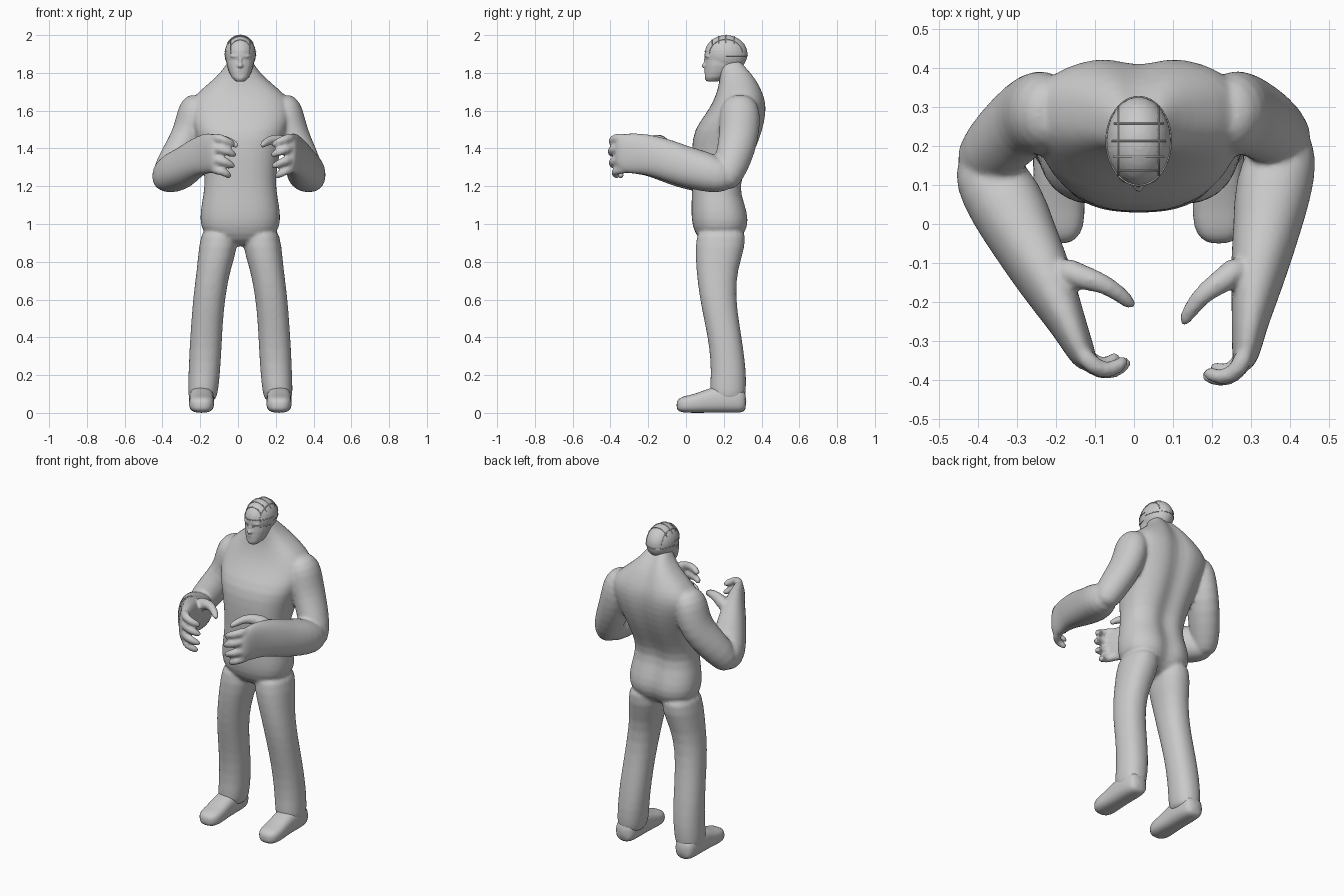
import bpy, bmesh, math
from mathutils import Vector, Matrix

if "Cube" in bpy.data.objects:
    bpy.data.objects.remove(bpy.data.objects["Cube"], do_unlink=True)

MID = 0.012  # centre line of the figure
grey = bpy.data.materials.new("plain_grey")
grey.use_nodes = True
grey.diffuse_color = (0.588, 0.588, 0.588, 1)
grey.node_tree.nodes["Principled BSDF"].inputs["Base Color"].default_value = (0.588, 0.588, 0.588, 1)


def spow(v, p):
    return math.copysign(abs(v) ** p, v)


def loft(bm, rings, axis=None, side=(1, 0, 0), power=1.0, groove=0.0, n=20):
    """Skin rings (x, y, z, half width, half depth) along a path or a fixed axis."""
    pts = [Vector(r[:3]) for r in rings]
    loops = []
    for i, r in enumerate(rings):
        t = Vector(axis) if axis else (pts[min(i + 1, len(pts) - 1)] - pts[max(i - 1, 0)]).normalized()
        u = Vector(side)
        u = (u - t * u.dot(t)).normalized()
        v = t.cross(u)
        loop = []
        for k in range(n):
            a = 2 * math.pi * k / n
            du = r[3] * spow(math.cos(a), power)
            dv = r[4] * spow(math.sin(a), power)
            if dv > 0:  # hollow along the spine
                dv -= groove * math.exp(-(du / 0.045) ** 2)
            loop.append(bm.verts.new(pts[i] + u * du + v * dv))
        loops.append(loop)
    for a, b in zip(loops, loops[1:]):
        for k in range(n):
            bm.faces.new((a[k], a[(k + 1) % n], b[(k + 1) % n], b[k]))
    bm.faces.new(loops[0][::-1])
    bm.faces.new(loops[-1])


def ball(bm, centre, radii):
    m = Matrix.Translation(centre) @ Matrix.Diagonal((*radii, 1))
    bmesh.ops.create_uvsphere(bm, u_segments=24, v_segments=16, radius=1, matrix=m)


def finish(bm, name, subsurf=0, voxel=0, smooth=0):
    bmesh.ops.recalc_face_normals(bm, faces=bm.faces)
    for f in bm.faces:
        f.smooth = True
    me = bpy.data.meshes.new(name)
    bm.to_mesh(me)
    bm.free()
    me.materials.append(grey)
    ob = bpy.data.objects.new(name, me)
    bpy.context.collection.objects.link(ob)
    if subsurf:
        ob.modifiers.new("round", "SUBSURF").levels = subsurf
        ob.modifiers["round"].render_levels = subsurf
    if voxel:
        rm = ob.modifiers.new("fuse", "REMESH")
        rm.mode = "VOXEL"
        rm.voxel_size = voxel
        rm.use_smooth_shade = True
        sm = ob.modifiers.new("soften", "SMOOTH")
        sm.factor = 0.5
        sm.iterations = smooth
    return ob


def mirrored(r):
    return (2 * MID - r[0], *r[1:])


def right_reach(r):
    """Mirror a left forearm ring and swing it further across the body."""
    x, y = 2 * MID - r[0] + 0.37, r[1] - 0.17
    c, s = math.cos(0.3), math.sin(0.3)
    return (x * c - y * s - 0.385, x * s + y * c + 0.115, *r[2:])


def same(r):
    return r


# Torso, from crotch to neck: height, depth centre, half width, half depth
body = bmesh.new()
torso = [(0.88, 0.18, 0.09, 0.08), (0.95, 0.185, 0.20, 0.14), (1.02, 0.185, 0.215, 0.157),
         (1.10, 0.175, 0.207, 0.147), (1.20, 0.16, 0.186, 0.127), (1.30, 0.18, 0.195, 0.15),
         (1.40, 0.205, 0.215, 0.175), (1.50, 0.228, 0.25, 0.187), (1.58, 0.267, 0.275, 0.163),
         (1.65, 0.287, 0.27, 0.142), (1.71, 0.287, 0.21, 0.12), (1.77, 0.28, 0.135, 0.10),
         (1.83, 0.255, 0.08, 0.08), (1.88, 0.235, 0.06, 0.06)]
loft(body, [(MID, y, z, a, b) for z, y, a, b in torso], axis=(0, 0, 1), power=0.82, groove=0.028, n=32)

# Trouser legs: height, x, y, half width, half depth
leg = [(1.00, 0.12, 0.19, 0.09, 0.13), (0.88, 0.127, 0.182, 0.106, 0.135), (0.76, 0.153, 0.163, 0.089, 0.11),
       (0.62, 0.176, 0.166, 0.086, 0.097), (0.48, 0.188, 0.19, 0.084, 0.092), (0.34, 0.196, 0.215, 0.086, 0.09),
       (0.20, 0.203, 0.227, 0.084, 0.094), (0.11, 0.21, 0.22, 0.081, 0.098), (0.05, 0.213, 0.228, 0.07, 0.082)]
# Arms and hands, described for the left side
upper_arm = [(0.225, 0.285, 1.68, 0.05, 0.06), (0.25, 0.285, 1.62, 0.088, 0.105), (0.265, 0.285, 1.54, 0.092, 0.11),
             (0.295, 0.278, 1.45, 0.088, 0.105)]
forearm = [(0.40, 0.255, 1.235, 0.045, 0.05), (0.385, 0.19, 1.25, 0.09, 0.093), (0.355, 0.09, 1.28, 0.102, 0.108),
           (0.34, -0.01, 1.305, 0.087, 0.108), (0.322, -0.10, 1.34, 0.076, 0.11), (0.307, -0.19, 1.365, 0.06, 0.108),
           (0.294, -0.27, 1.375, 0.044, 0.11), (0.285, -0.34, 1.375, 0.036, 0.105), (0.275, -0.375, 1.375, 0.02, 0.08)]
thumb = [(0.28, -0.10, 1.41, 0.045, 0.04), (0.23, -0.145, 1.44, 0.036, 0.034), (0.185, -0.17, 1.45, 0.027, 0.027),
         (0.15, -0.21, 1.435, 0.023, 0.023), (0.12, -0.262, 1.41, 0.016, 0.016)]
finger = [(0.29, -0.32, 0.01, 0.024, 0.024), (0.27, -0.375, 0.005, 0.026, 0.026), (0.235, -0.398, -0.005, 0.023, 0.023),
          (0.20, -0.395, -0.02, 0.021, 0.021), (0.172, -0.38, -0.035, 0.014, 0.014)]

for place, reach, elbow in ((same, same, (0.385, 0.215)), (mirrored, right_reach, (0.41, 0.16))):
    loft(body, [place((x, y, z, a, b)) for z, x, y, a, b in leg], axis=(0, 0, 1), power=0.9)
    ex, ey = elbow
    lower = [((ex + 0.295) / 2, (ey + 0.29) / 2, 1.35, 0.088, 0.098), (ex, ey, 1.25, 0.08, 0.085),
             (ex + 0.01, ey - 0.02, 1.19, 0.05, 0.05)]
    loft(body, [place(r) for r in upper_arm + lower])
    loft(body, [reach(r) for r in forearm], power=0.9)
    loft(body, [reach(r) for r in thumb], side=(0, 0, 1), n=12)
    for z, length in ((1.45, 0.95), (1.395, 1.0), (1.335, 0.95), (1.283, 0.8)):
        rings = [(0.29 + (x - 0.29) * length, y + (1 - length) * 0.1, z + dz, a, b) for x, y, dz, a, b in finger]
        loft(body, [reach(r) for r in rings], side=(0, 0, 1), n=12)
finish(body, "body", subsurf=1, voxel=0.0095, smooth=4)

# Shoes, from heel to toe: y, height centre, half width, half height
shoe = [(0.32, 0.06, 0.045, 0.05), (0.29, 0.065, 0.062, 0.065), (0.22, 0.075, 0.068, 0.075),
        (0.13, 0.068, 0.064, 0.068), (0.05, 0.05, 0.068, 0.05), (-0.01, 0.045, 0.066, 0.045),
        (-0.04, 0.042, 0.045, 0.034), (-0.05, 0.04, 0.02, 0.015)]
for name, place in (("left_shoe", same), ("right_shoe", mirrored)):
    bm = bmesh.new()
    loft(bm, [place((0.217, y, z, a, b)) for y, z, a, b in shoe], axis=(0, -1, 0), power=0.75)
    finish(bm, name, subsurf=1)

# Head: skull, jaw and face
SKULL, RADII = Vector((MID, 0.212, 1.9)), Vector((0.083, 0.114, 0.1))
head = bmesh.new()
ball(head, SKULL, RADII)
jaw = [(1.755, 0.14, 0.026, 0.032), (1.775, 0.155, 0.046, 0.056), (1.805, 0.175, 0.06, 0.076),
       (1.84, 0.19, 0.071, 0.089), (1.90, 0.205, 0.076, 0.098)]
loft(head, [(MID, y, z, a, b) for z, y, a, b in jaw], axis=(0, 0, 1), power=0.9)
ball(head, (MID, 0.102, 1.838), (0.015, 0.02, 0.014))   # nose tip
ball(head, (MID, 0.108, 1.857), (0.01, 0.016, 0.028))   # nose bridge
ball(head, (MID, 0.122, 1.888), (0.055, 0.024, 0.012))  # brow
ball(head, (MID, 0.108, 1.812), (0.024, 0.012, 0.006))  # upper lip
ball(head, (MID, 0.11, 1.799), (0.021, 0.012, 0.006))   # lower lip
ball(head, (MID, 0.117, 1.773), (0.024, 0.018, 0.016))  # chin
finish(head, "head", voxel=0.006, smooth=2)


def seam(name, axis, offset, start, end):
    """A thin raised seam where a plane across one axis meets the skull."""
    i, j = [k for k in range(3) if k != axis]
    s = math.sqrt(1 - (offset / RADII[axis]) ** 2)
    cu = bpy.data.curves.new(name, "CURVE")
    cu.dimensions = "3D"
    cu.bevel_depth = 0.0025
    cu.bevel_resolution = 1
    sp = cu.splines.new("POLY")
    sp.points.add(24)
    for k, p in enumerate(sp.points):
        a = math.radians(start + (end - start) * k / 24)
        q = SKULL.copy()
        q[axis] += offset
        q[i] += RADII[i] * s * math.cos(a)
        q[j] += RADII[j] * s * math.sin(a)
        p.co = (*q, 1)
    cu.materials.append(grey)
    bpy.context.collection.objects.link(bpy.data.objects.new(name, cu))


# Cap seams across and along the crown, and the rim of the eye mask
for k, y in enumerate((-0.075, -0.04, 0.0, 0.045)):
    seam(f"cross_seam_{k + 1}", 1, y, 35, 145)
for name, x in (("left_long_seam", 0.052), ("right_long_seam", -0.052)):
    seam(name, 0, x, 5, 180)
seam("mask_upper_rim", 2, 0.012, 0, -180)
seam("mask_lower_rim", 2, -0.03, -10, -170)
seam("cap_rim", 2, -0.01, 0, 180)
